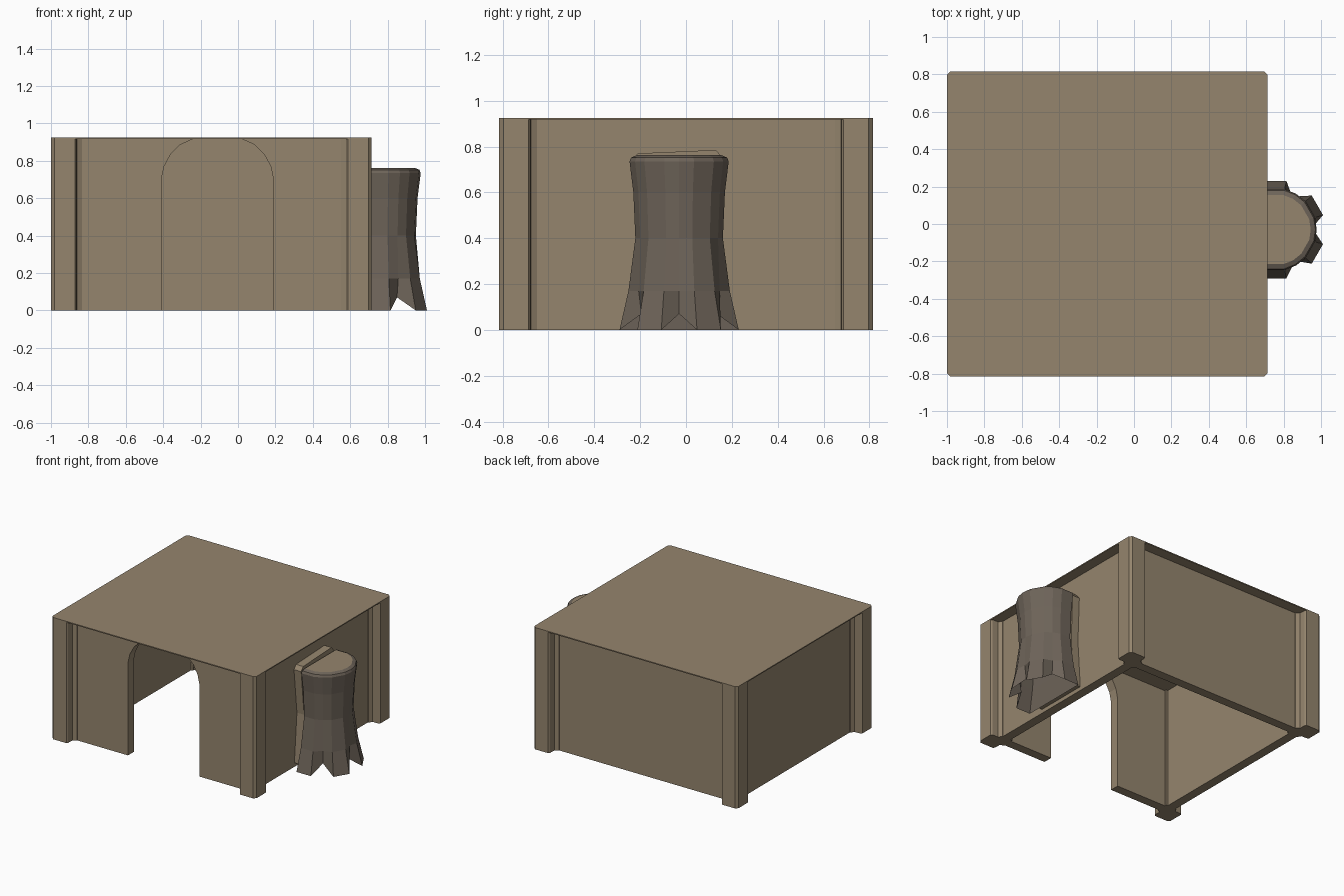
import bpy, bmesh
from math import sin, cos, radians

if "Cube" in bpy.data.objects:
    bpy.data.objects.remove(bpy.data.objects["Cube"])

X0, X1, Y, H = -1.0, 0.715, 0.815, 0.925   # outer footprint and height
INSET, THICK = 0.08, 0.07                  # wall setback and thickness


def material(name, rgb):
    m = bpy.data.materials.new(name)
    m.diffuse_color = (*rgb, 1)
    m.use_nodes = True
    m.node_tree.nodes["Principled BSDF"].inputs["Base Color"].default_value = m.diffuse_color
    return m


plaster = material("plaster", (0.30, 0.235, 0.155))
bark = material("bark", (0.155, 0.127, 0.10))


def finish(name, bm, *mats):
    mesh = bpy.data.meshes.new(name)
    bmesh.ops.recalc_face_normals(bm, faces=bm.faces)
    bm.to_mesh(mesh)
    bm.free()
    ob = bpy.data.objects.new(name, mesh)
    for m in mats:
        mesh.materials.append(m)
    bpy.context.collection.objects.link(ob)
    return ob


def prism(name, points, offset):
    """Extrude a closed outline of 3D points along an offset."""
    bm = bmesh.new()
    face = bm.faces.new([bm.verts.new(p) for p in points])
    out = bmesh.ops.extrude_face_region(bm, geom=[face], use_keep_orig=True)
    verts = [v for v in out["geom"] if isinstance(v, bmesh.types.BMVert)]
    bmesh.ops.translate(bm, verts=verts, vec=offset)
    return finish(name, bm, plaster)


def box(name, lo, hi):
    pts = [(lo[0], lo[1], lo[2]), (hi[0], lo[1], lo[2]), (hi[0], hi[1], lo[2]), (lo[0], hi[1], lo[2])]
    return prism(name, pts, (0, 0, hi[2] - lo[2]))


# Roof sheet with clipped corners
c = 0.018
roof = [(X0 + c, -Y), (X1 - c, -Y), (X1, -Y + c), (X1, Y - c),
        (X1 - c, Y), (X0 + c, Y), (X0, Y - c), (X0, -Y + c)]
prism("roof", [(x, y, H - 0.008) for x, y in roof], (0, 0, 0.008))

# Stepped corner posts
half = [(c, 0), (0.128, 0), (0.136, 0.012), (0.138, 0.06), (0.165, 0.075)]
post = half + [(0.165, 0.165)] + [(v, u) for u, v in reversed(half)]
for side, cx, sx in (("left", X0, 1), ("right", X1, -1)):
    for end, cy, sy in (("front", -Y, 1), ("back", Y, -1)):
        prism(f"post_{end}_{side}", [(cx + sx * u, cy + sy * v, 0) for u, v in post],
              (0, 0, H - 0.008))

# Plain walls
a, b, top = INSET, INSET + THICK, H - 0.008
box("back_wall", (X0 + 0.15, Y - b, 0), (X1 - 0.15, Y - a, top))
box("left_wall", (X0 + a, -Y + 0.15, 0), (X0 + b, Y - 0.15, top))
box("right_wall", (X1 - b, -Y + 0.15, 0), (X1 - a, Y - 0.15, top))

# Front wall halves either side of the arched doorway
arch = [(0.30, 0), (0.30, 0.70), (0.285, 0.77), (0.25, 0.835), (0.20, 0.885), (0.13, top)]
for name, s, edge in (("left", -1, X0 + 0.15), ("right", 1, X1 - 0.15)):
    pts = [(-0.11 + s * x, z) for x, z in arch] + [(edge, top), (edge, 0)]
    prism(f"front_wall_{name}", [(x, -Y + a, z) for x, z in pts], (0, THICK, 0))

# Half tree stump against the right wall, with flat-tipped roots
CX, CY = 0.755, -0.03
angles = []
for root in (-90, -30, 30, 90):
    angles += [(root - 13, True), (root + 13, True), (root + 30, False)]
angles = angles[:-1]
rings = [None, (0.17, 0.222), (0.40, 0.196), (0.60, 0.205), (0.735, 0.222), (0.752, 0.215), (0.762, 0.19)]
bm = bmesh.new()
loops = []
for ring in rings:
    loop = []
    for deg, tip in angles:
        if ring is None:
            z, r = (0, 0.267) if tip else (0.07, 0.19)
        else:
            z, r = ring
            if z < 0.3:
                r += 0.005 if tip else -0.018
        t = radians(deg)
        loop.append(bm.verts.new((CX + r * cos(t), CY + r * sin(t), z)))
    loops.append(loop)
for lo, hi in zip(loops, loops[1:]):
    for i in range(len(angles) - 1):
        bm.faces.new((lo[i], lo[i + 1], hi[i + 1], hi[i]))
    bm.faces.new((lo[-1], lo[0], hi[0], hi[-1]))
cap = bm.faces.new(loops[-1])
cap.material_index = 1
finish("stump", bm, bark, plaster)

# Slightly tilted backing slab between stump and wall
slab = [(-0.23, 0.03), (0.18, 0.03), (0.155, 0.40), (0.17, 0.74), (0.13, 0.785), (-0.21, 0.77), (-0.235, 0.74), (-0.20, 0.40)]
prism("stump_backing", [(0.635, y, z) for y, z in slab], (0.06, 0, 0))
